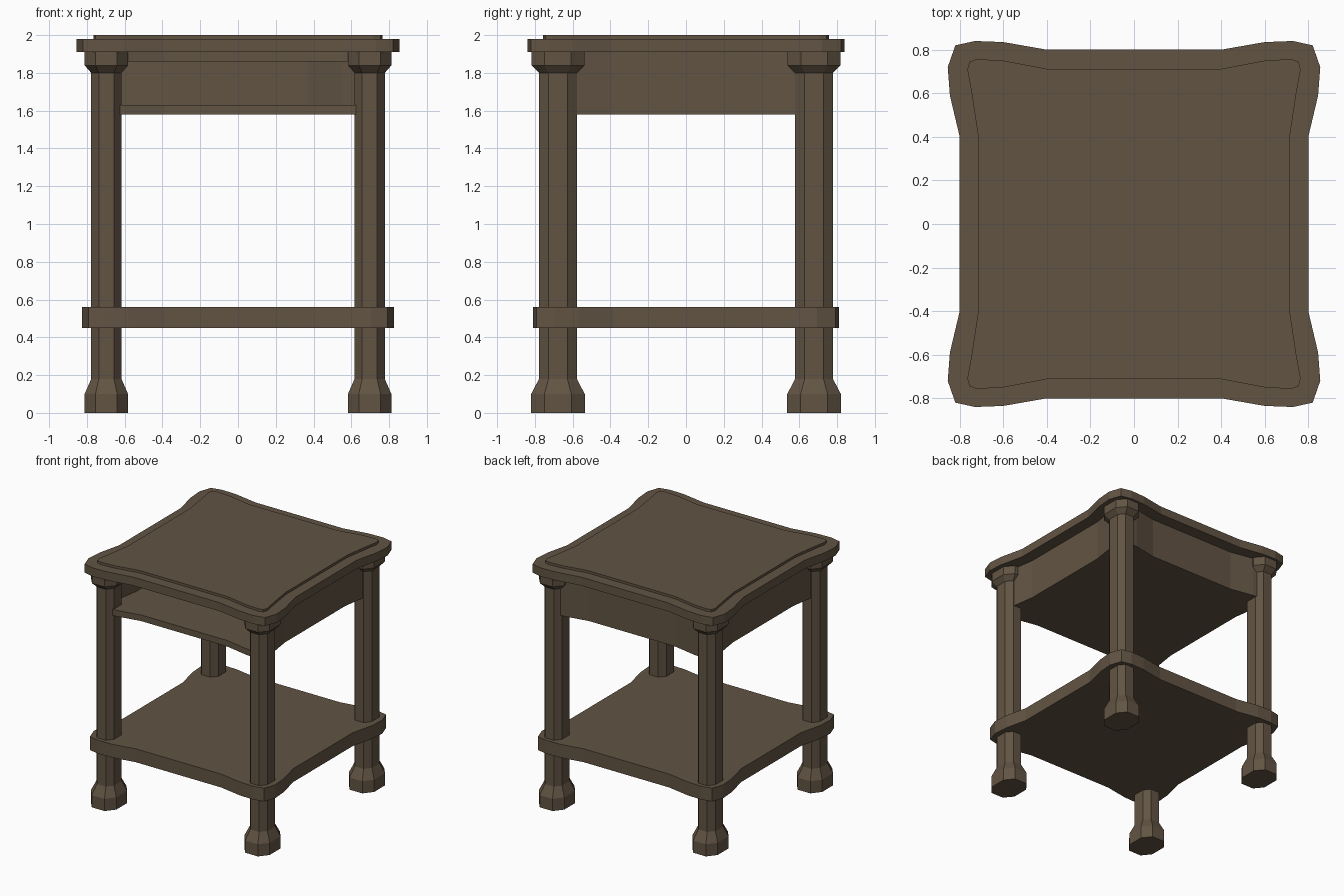
import bpy, bmesh

if "Cube" in bpy.data.objects:
    bpy.data.objects.remove(bpy.data.objects["Cube"])

wood = bpy.data.materials.new("dark brown wood")
wood.diffuse_color = (0.122, 0.088, 0.057, 1)
wood.use_nodes = True
wood.node_tree.nodes["Principled BSDF"].inputs["Base Color"].default_value = wood.diffuse_color

# one corner of each wavy outline, from the right side round to the back
TOP = [(.80, .40), (.845, .59), (.855, .72), (.82, .82), (.73, .84), (.60, .835), (.40, .80)]
PANEL = [(.715, .40), (.745, .60), (.765, .71), (.755, .745), (.72, .757), (.60, .75), (.40, .712)]


def quarters(corner, s=1.0):
    """The corner repeated in all four quadrants, counter-clockwise."""
    q = [(x * s, y * s) for x, y in corner]
    return [q,
            [(-x, y) for x, y in reversed(q)],
            [(-x, -y) for x, y in q],
            [(x, -y) for x, y in reversed(q)]]


def finish(bm, name):
    bmesh.ops.recalc_face_normals(bm, faces=bm.faces)
    me = bpy.data.meshes.new(name)
    bm.to_mesh(me)
    bm.free()
    me.materials.append(wood)
    ob = bpy.data.objects.new(name, me)
    bpy.context.collection.objects.link(ob)
    return ob


def loft(name, rings):
    """Closed solid through a stack of rings of 3D points."""
    bm = bmesh.new()
    vs = [[bm.verts.new(p) for p in r] for r in rings]
    n = len(vs[0])
    for a, b in zip(vs, vs[1:]):
        for i in range(n):
            j = (i + 1) % n
            bm.faces.new((a[i], a[j], b[j], b[i]))
    bm.faces.new(vs[0][::-1])
    bm.faces.new(vs[-1])
    return finish(bm, name)


def slab(name, corner, s, z0, z1):
    pts = sum(quarters(corner, s), [])
    return loft(name, [[(x, y, z) for x, y in pts] for z in (z0, z1)])


# table top with raised panel, and lower shelf
slab("table_top", TOP, 1, 1.91, 1.98)
slab("top_panel", PANEL, 1, 1.98, 2.0)
slab("lower_shelf", TOP, .965, .45, .56)

# compartment under the top: floor, ceiling and walls, open at the front
S = .98
slab("compartment_floor", PANEL, S, 1.58, 1.63)
slab("compartment_ceiling", PANEL, S, 1.86, 1.91)


def wall_path(s):
    q1, q2, q3, q4 = quarters(PANEL, s)
    return q4[3:] + q1 + q2 + q3[:4]


outer, inner = wall_path(S), wall_path(S * .94)
loft("compartment_walls", [[(*o, 1.63), (*i, 1.63), (*i, 1.86), (*o, 1.86)]
                           for o, i in zip(outer, inner)])


# eight-sided legs with flared foot and capital
def octagon(cx, cy, hx, hy, z):
    k = .5
    p = [(1, -k), (1, k), (k, 1), (-k, 1), (-1, k), (-1, -k), (-k, -1), (k, -1)]
    return [(cx + hx * a, cy + hy * b, z) for a, b in p]


PROFILE = [(0, .115, .142), (.10, .115, .142), (.18, .08, .10),
           (1.80, .08, .10), (1.84, .115, .14), (1.91, .115, .14)]
for side, sx in (("left", -1), ("right", 1)):
    for end, sy in (("front", -1), ("back", 1)):
        loft(f"{end}_{side}_leg",
             [octagon(.697 * sx, .678 * sy, hx, hy, z) for z, hx, hy in PROFILE])
